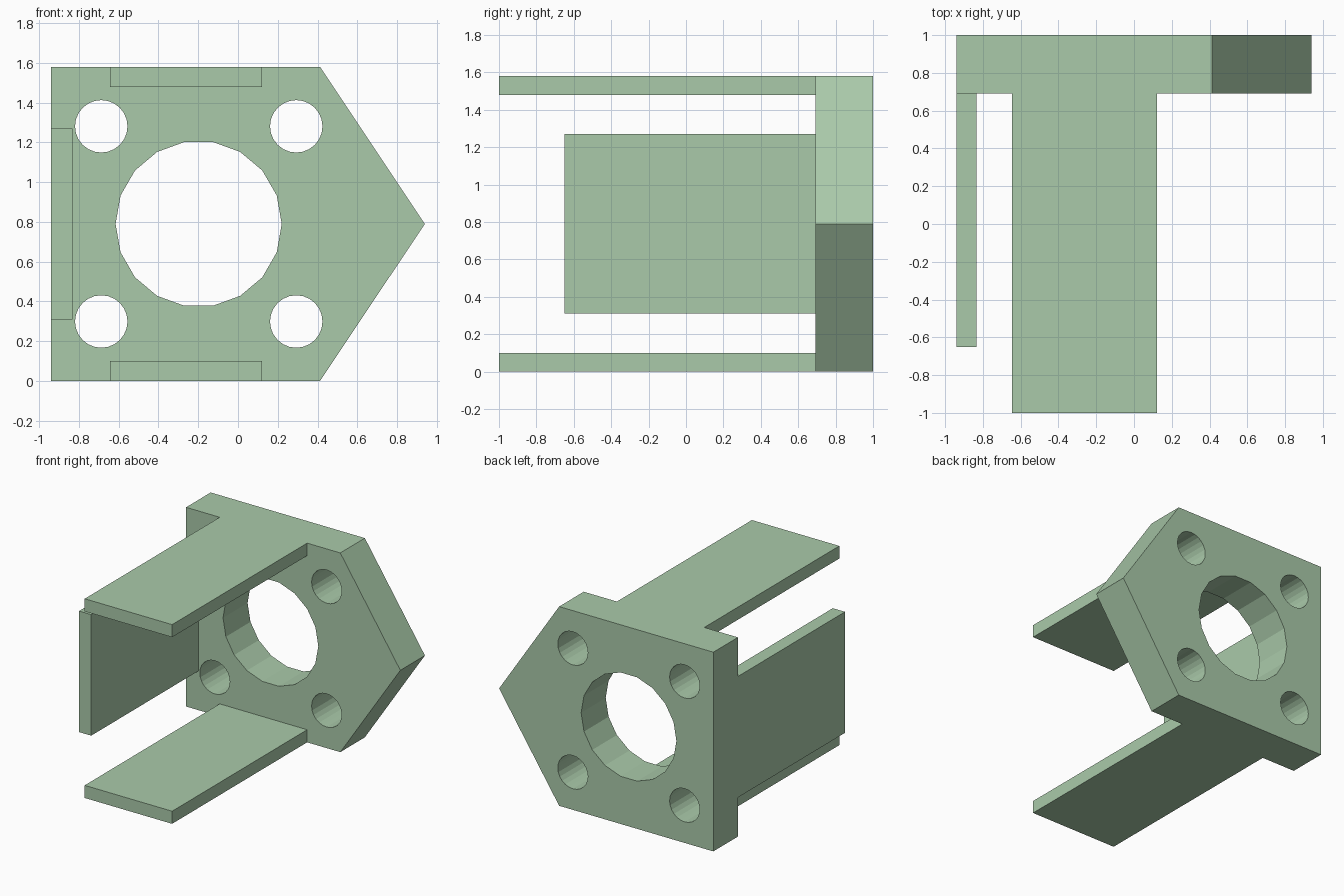
import bpy, bmesh
from math import cos, sin, tau

if "Cube" in bpy.data.objects:
    bpy.data.objects.remove(bpy.data.objects["Cube"])

BACK, FACE = 1.0, 0.692      # y range of the plate
MID_Z = 0.79

green = bpy.data.materials.new("sage_green")
green.diffuse_color = (0.40, 0.59, 0.40, 1)
green.use_nodes = True
green.node_tree.nodes["Principled BSDF"].inputs["Base Color"].default_value = green.diffuse_color


def prism(name, outline, y0, y1):
    """Extrude an (x, z) outline along y."""
    bm = bmesh.new()
    face = bm.faces.new([bm.verts.new((x, y0, z)) for x, z in outline])
    ext = bmesh.ops.extrude_face_region(bm, geom=[face])
    verts = [g for g in ext["geom"] if isinstance(g, bmesh.types.BMVert)]
    bmesh.ops.translate(bm, verts=verts, vec=(0, y1 - y0, 0))
    bmesh.ops.recalc_face_normals(bm, faces=bm.faces)
    mesh = bpy.data.meshes.new(name)
    bm.to_mesh(mesh)
    bm.free()
    mesh.materials.append(green)
    ob = bpy.data.objects.new(name, mesh)
    bpy.context.collection.objects.link(ob)
    return ob


def rect(x0, x1, z0, z1):
    return [(x0, z0), (x1, z0), (x1, z1), (x0, z1)]


def circle(cx, cz, r, n):
    return [(cx + r * cos(tau * i / n), cz + r * sin(tau * i / n)) for i in range(n)]


def drill(ob, outline):
    cutter = prism("hole_cutter", outline, FACE - 0.1, BACK + 0.1)
    cutter.hide_render = True
    mod = ob.modifiers.new("hole", 'BOOLEAN')
    mod.operation = 'DIFFERENCE'
    mod.solver = 'EXACT'
    mod.object = cutter
    bpy.context.view_layer.objects.active = ob
    bpy.ops.object.modifier_apply(modifier=mod.name)
    bpy.data.objects.remove(cutter)


# Pointed mounting plate with one large bore and four bolt holes
plate = prism("mounting_plate",
              [(-0.94, 0), (0.413, 0), (0.94, MID_Z), (0.413, 1.58), (-0.94, 1.58)],
              FACE, BACK)
drill(plate, circle(-0.198, MID_Z, 0.418, 18))
for x in (-0.688, 0.293):
    for dz in (-0.491, 0.491):
        drill(plate, circle(x, MID_Z + dz, 0.132, 24))

# Long top and bottom arms, shorter side arm
prism("bottom_arm", rect(-0.645, 0.122, 0, 0.1), -1.0, FACE)
prism("top_arm", rect(-0.645, 0.122, 1.48, 1.58), -1.0, FACE)
prism("side_arm", rect(-0.94, -0.833, 0.31, 1.27), -0.65, FACE)
